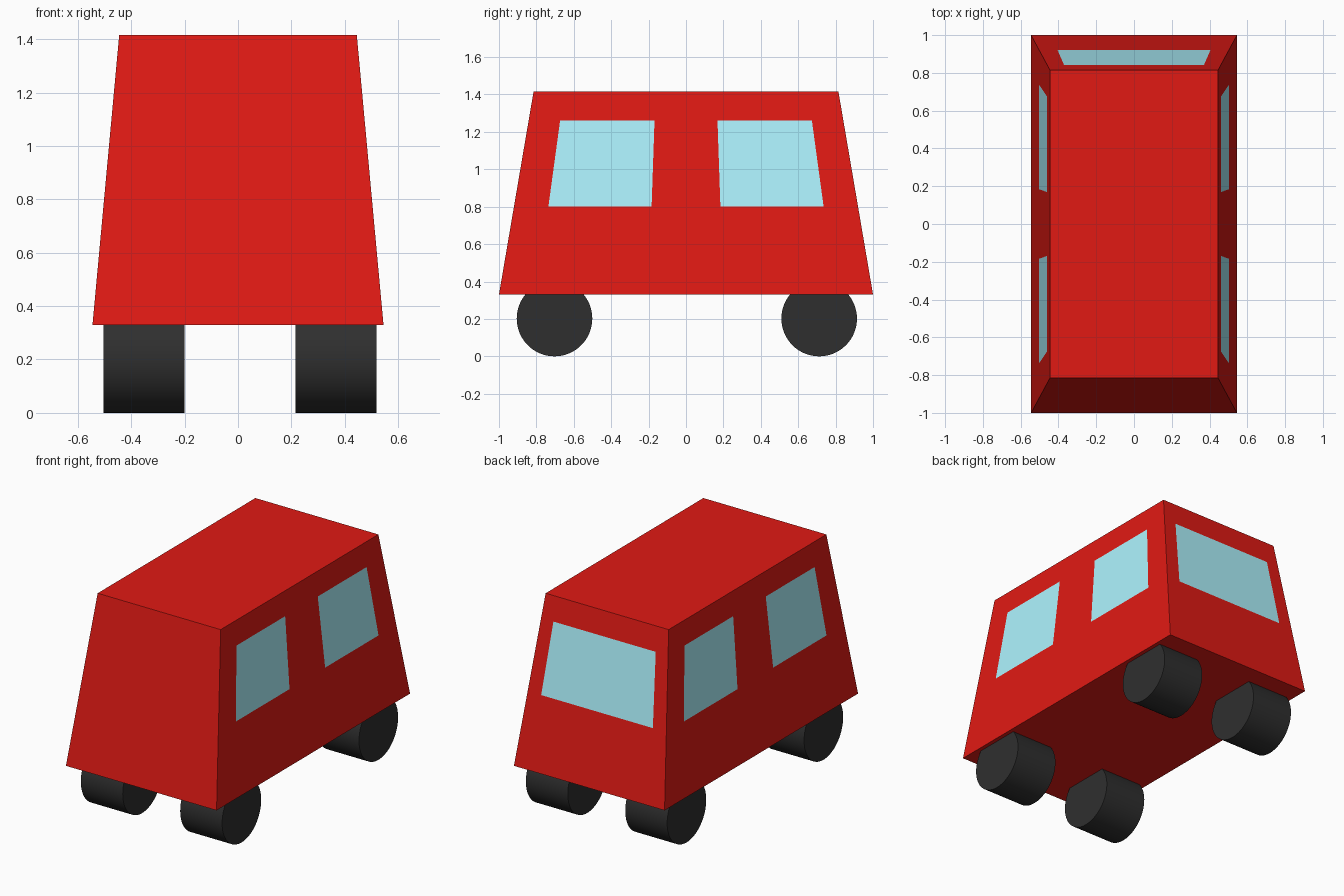
import bpy, bmesh, math
from mathutils import Vector

if "Cube" in bpy.data.objects:
    bpy.data.objects.remove(bpy.data.objects["Cube"])


def material(name, color):
    m = bpy.data.materials.new(name)
    m.diffuse_color = (*color, 1)
    m.use_nodes = True
    m.node_tree.nodes["Principled BSDF"].inputs["Base Color"].default_value = m.diffuse_color
    return m


RED = material("red paint", (0.75, 0.01, 0.007))
GLASS = material("window glass", (0.42, 0.9, 1.0))
RUBBER = material("black rubber", (0.028, 0.028, 0.028))

# Tapered body: bottom and top corners
BOTTOM = (0.545, 1.0, 0.33)
TOP = (0.445, 0.815, 1.415)
CORNERS = [(-1, -1), (1, -1), (1, 1), (-1, 1)]
SILL, HEAD = 0.433, 0.857          # window band as fractions of wall height


def corner(i, t):
    """Body corner i at height fraction t."""
    half = Vector(BOTTOM).lerp(Vector(TOP), t)
    sx, sy = CORNERS[i % 4]
    return Vector((sx * half.x, sy * half.y, half.z))


def add_quad(bm, points):
    bm.faces.new([bm.verts.new(p) for p in points])


def finish(bm, name, mat):
    bmesh.ops.remove_doubles(bm, verts=bm.verts, dist=1e-4)
    mesh = bpy.data.meshes.new(name)
    bm.to_mesh(mesh)
    bm.free()
    mesh.materials.append(mat)
    bpy.context.collection.objects.link(bpy.data.objects.new(name, mesh))


# Walls: front, right, back, left, each with column cuts and glazed columns
side_cuts = [0, 0.1, 0.4, 0.6, 0.9, 1]
end_cuts = [0, 0.097, 0.903, 1]
WALLS = [([0, 1], []), (side_cuts, [1, 3]), (end_cuts, [1]), (side_cuts, [1, 3])]
ROWS = [0, SILL, HEAD, 1]

body, windows = bmesh.new(), bmesh.new()
for i, (cuts, glazed) in enumerate(WALLS):
    for c, (u0, u1) in enumerate(zip(cuts, cuts[1:])):
        for r, (t0, t1) in enumerate(zip(ROWS, ROWS[1:])):
            quad = [corner(i, t).lerp(corner(i + 1, t), u)
                    for u, t in ((u0, t0), (u1, t0), (u1, t1), (u0, t1))]
            add_quad(windows if r == 1 and c in glazed else body, quad)

# Floor and roof
add_quad(body, [corner(i, 0) for i in (3, 2, 1, 0)])
add_quad(body, [corner(i, 1) for i in range(4)])

finish(body, "body", RED)
finish(windows, "windows", GLASS)

# Wheels
for side, x in (("left", -0.352), ("right", 0.367)):
    for end, y in (("front", -0.703), ("back", 0.712)):
        bpy.ops.mesh.primitive_cylinder_add(
            vertices=64, radius=0.202, depth=0.303,
            location=(x, y, 0.202), rotation=(0, math.pi / 2, 0))
        wheel = bpy.context.object
        wheel.name = f"{end}_{side}_wheel"
        wheel.data.materials.append(RUBBER)
        bpy.ops.object.shade_smooth_by_angle(angle=math.radians(30))
